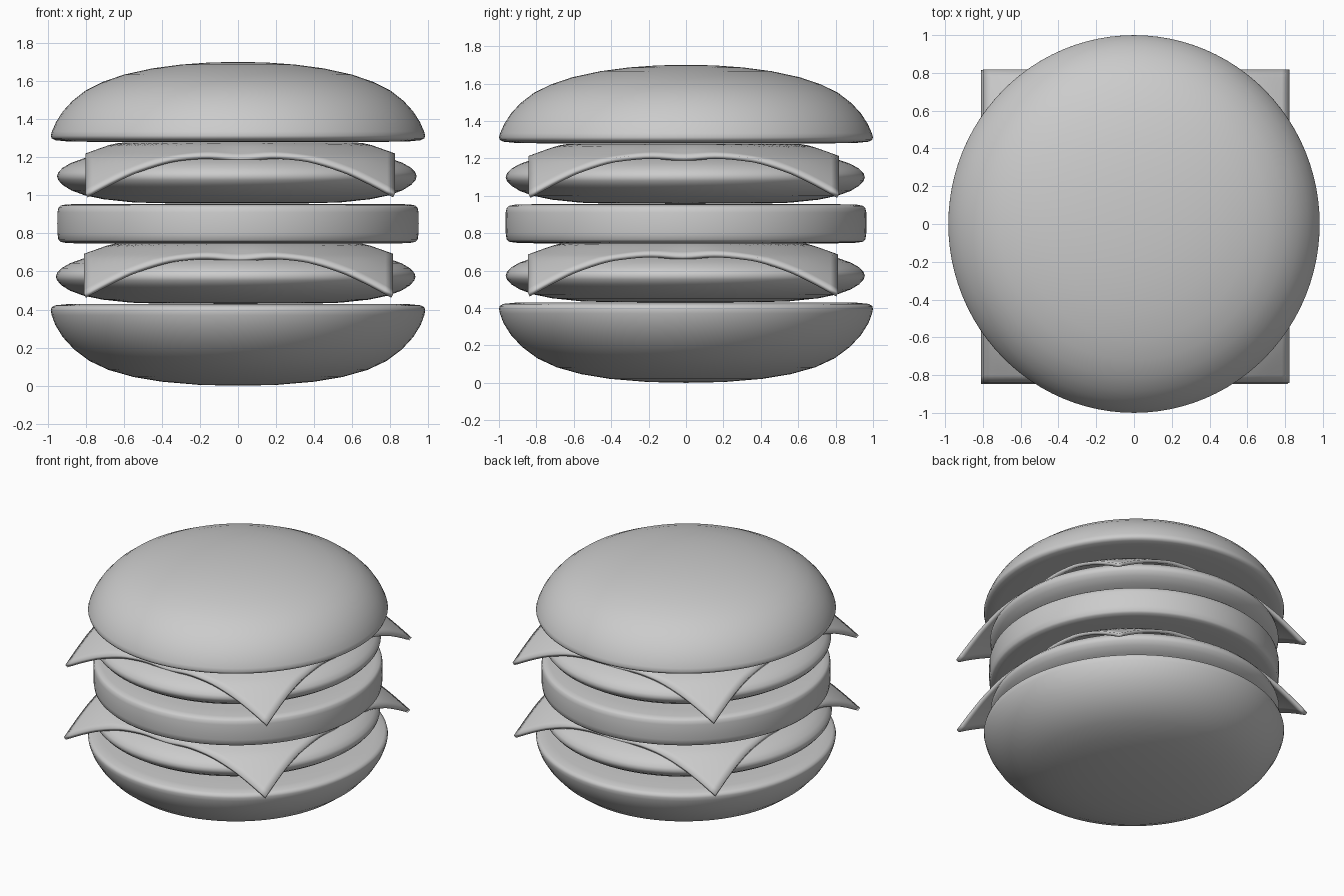
import bpy, bmesh, math

if "Cube" in bpy.data.objects:
    bpy.data.objects.remove(bpy.data.objects["Cube"])

SEG = 96


def finish(name, bm, angle):
    bmesh.ops.recalc_face_normals(bm, faces=bm.faces)
    me = bpy.data.meshes.new(name)
    bm.to_mesh(me)
    bm.free()
    ob = bpy.data.objects.new(name, me)
    bpy.context.collection.objects.link(ob)
    bpy.ops.object.select_all(action='DESELECT')
    ob.select_set(True)
    bpy.context.view_layer.objects.active = ob
    bpy.ops.object.shade_smooth_by_angle(angle=math.radians(angle))
    return ob


def lathe(name, profile, z=0.0, centre=(0, 0), stretch=1.017):
    """Closed turned solid; profile runs from bottom pole to top pole."""
    bm = bmesh.new()
    bottom = bm.verts.new((centre[0], centre[1], profile[0][1] + z))
    top = bm.verts.new((centre[0], centre[1], profile[-1][1] + z))
    rings = []
    for r, h in profile[1:-1]:
        rings.append([bm.verts.new((centre[0] + r * math.cos(a),
                                    centre[1] + r * stretch * math.sin(a), h + z))
                      for a in (2 * math.pi * i / SEG for i in range(SEG))])
    for i in range(SEG):
        j = (i + 1) % SEG
        bm.faces.new((bottom, rings[0][j], rings[0][i]))
        bm.faces.new((top, rings[-1][i], rings[-1][j]))
        for a, b in zip(rings, rings[1:]):
            bm.faces.new((a[i], a[j], b[j], b[i]))
    return finish(name, bm, 50)


# Droop of the cheese against distance from the middle
DROOP = [(0, 0), (0.62, 0), (0.70, -0.012), (0.76, -0.03), (0.82, -0.05),
         (0.90, -0.078), (1.00, -0.143), (1.08, -0.205), (1.2, -0.30)]


def droop(r):
    for (r0, d0), (r1, d1) in zip(DROOP, DROOP[1:]):
        if r <= r1:
            return d0 + (d1 - d0) * (r - r0) / (r1 - r0)
    return DROOP[-1][1]


def cheese(name, z, cx, cy):
    n = 40
    bm = bmesh.new()
    bmesh.ops.create_grid(bm, x_segments=n, y_segments=n, size=1)
    for v in bm.verts:
        x, y = v.co.x * 0.812, v.co.y * 0.83
        # small sag in the middle of every side
        near, far = sorted((abs(x), abs(y)))
        sag = 0.022 * math.exp(-(near / 0.13) ** 2) * max(0, (far - 0.66) / 0.15)
        v.co = (x + cx, y + cy, z + droop(math.hypot(x, y)) - sag)
    ob = finish(name, bm, 40)
    if ob.data.polygons[0].normal.z < 0:
        ob.data.flip_normals()
    mod = ob.modifiers.new("thickness", 'SOLIDIFY')
    mod.thickness = 0.024
    mod.offset = -1
    return ob


# Buns
lathe("bottom_bun", [(0, 0), (0.2, 0.004), (0.4, 0.021), (0.55, 0.046), (0.68, 0.083),
                     (0.78, 0.13), (0.86, 0.19), (0.92, 0.255), (0.96, 0.32),
                     (0.978, 0.37), (0.983, 0.395), (0.979, 0.411), (0.96, 0.422),
                     (0.9, 0.428), (0.75, 0.43), (0, 0.43)])
lathe("middle_bun", [(0, 0.745), (0.8, 0.746), (0.9, 0.749), (0.932, 0.755), (0.943, 0.766),
                     (0.948, 0.80), (0.949, 0.85), (0.948, 0.91), (0.943, 0.935),
                     (0.932, 0.946), (0.9, 0.952), (0.8, 0.955), (0, 0.955)])
lathe("top_bun", [(0, 1.28), (0.75, 1.28), (0.9, 1.283), (0.96, 1.289), (0.978, 1.298),
                  (0.983, 1.313), (0.977, 1.335), (0.955, 1.385), (0.92, 1.44),
                  (0.87, 1.495), (0.80, 1.55), (0.71, 1.595), (0.6, 1.633),
                  (0.45, 1.666), (0.3, 1.686), (0.15, 1.697), (0, 1.70)])

# Patties with a slice of cheese on each
PATTY = [(0, 0), (0.4, 0.001), (0.55, 0.006), (0.7, 0.022), (0.8, 0.043), (0.87, 0.069),
         (0.915, 0.097), (0.938, 0.123), (0.944, 0.142), (0.938, 0.162), (0.915, 0.187),
         (0.87, 0.213), (0.8, 0.238), (0.7, 0.262), (0.55, 0.28), (0.4, 0.288), (0, 0.29)]
for label, z, px, cx, cy in (("lower", 0.43, -0.012, 0.003, -0.016),
                             ("upper", 0.957, -0.006, 0.012, -0.012)):
    lathe(label + "_patty", PATTY, z, (px, -0.004))
    cheese(label + "_cheese", z + 0.32, cx, cy)
